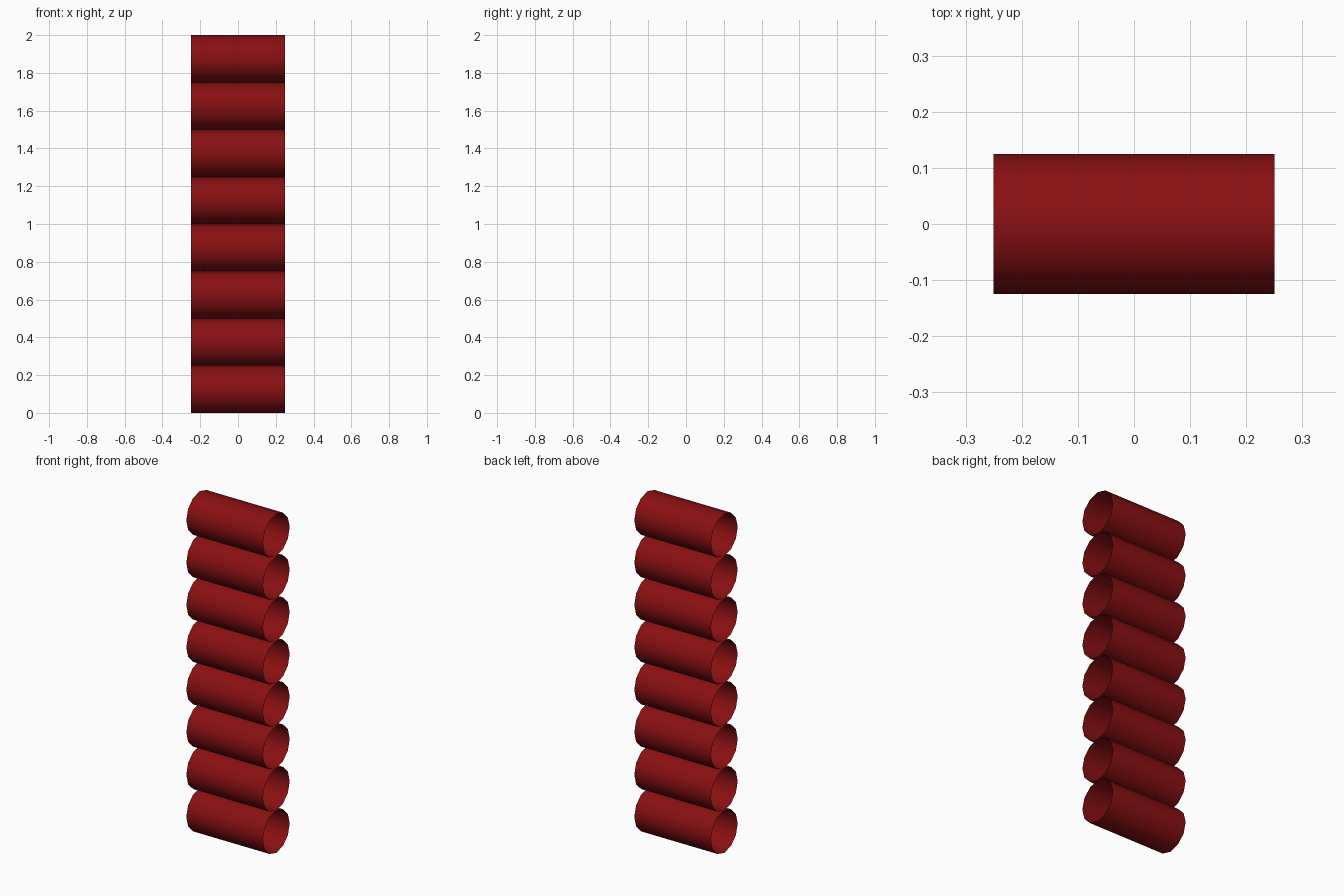
import bpy, bmesh, math

if "Cube" in bpy.data.objects:
    bpy.data.objects.remove(bpy.data.objects["Cube"])

COUNT, RADIUS, LENGTH, SIDES = 8, 0.125, 0.5, 12

red = bpy.data.materials.new("dark red")
red.diffuse_color = (0.25, 0.005, 0.006, 1)
red.use_nodes = True
red.node_tree.nodes["Principled BSDF"].inputs["Base Color"].default_value = red.diffuse_color


def open_tube(name, z):
    """Open-ended, smooth-shaded tube lying along x."""
    bm = bmesh.new()
    rings = []
    for x in (-LENGTH / 2, LENGTH / 2):
        rings.append([bm.verts.new((x, RADIUS * math.cos(a), RADIUS * math.sin(a)))
                      for a in (2 * math.pi * i / SIDES for i in range(SIDES))])
    left, right = rings
    for i in range(SIDES):
        j = (i + 1) % SIDES
        bm.faces.new((left[i], left[j], right[j], right[i])).smooth = True
    bmesh.ops.recalc_face_normals(bm, faces=bm.faces)
    # normals face outwards
    bm.normal_update()
    f = bm.faces[:][0]
    c = f.calc_center_median()
    if f.normal.y * c.y + f.normal.z * c.z < 0:
        bmesh.ops.reverse_faces(bm, faces=bm.faces)
    mesh = bpy.data.meshes.new(name)
    bm.to_mesh(mesh)
    bm.free()
    mesh.materials.append(red)
    obj = bpy.data.objects.new(name, mesh)
    obj.location.z = z
    bpy.context.collection.objects.link(obj)


# Vertical stack of touching tubes
for n in range(COUNT):
    open_tube(f"tube_{n + 1}", RADIUS + n * 2 * RADIUS)
